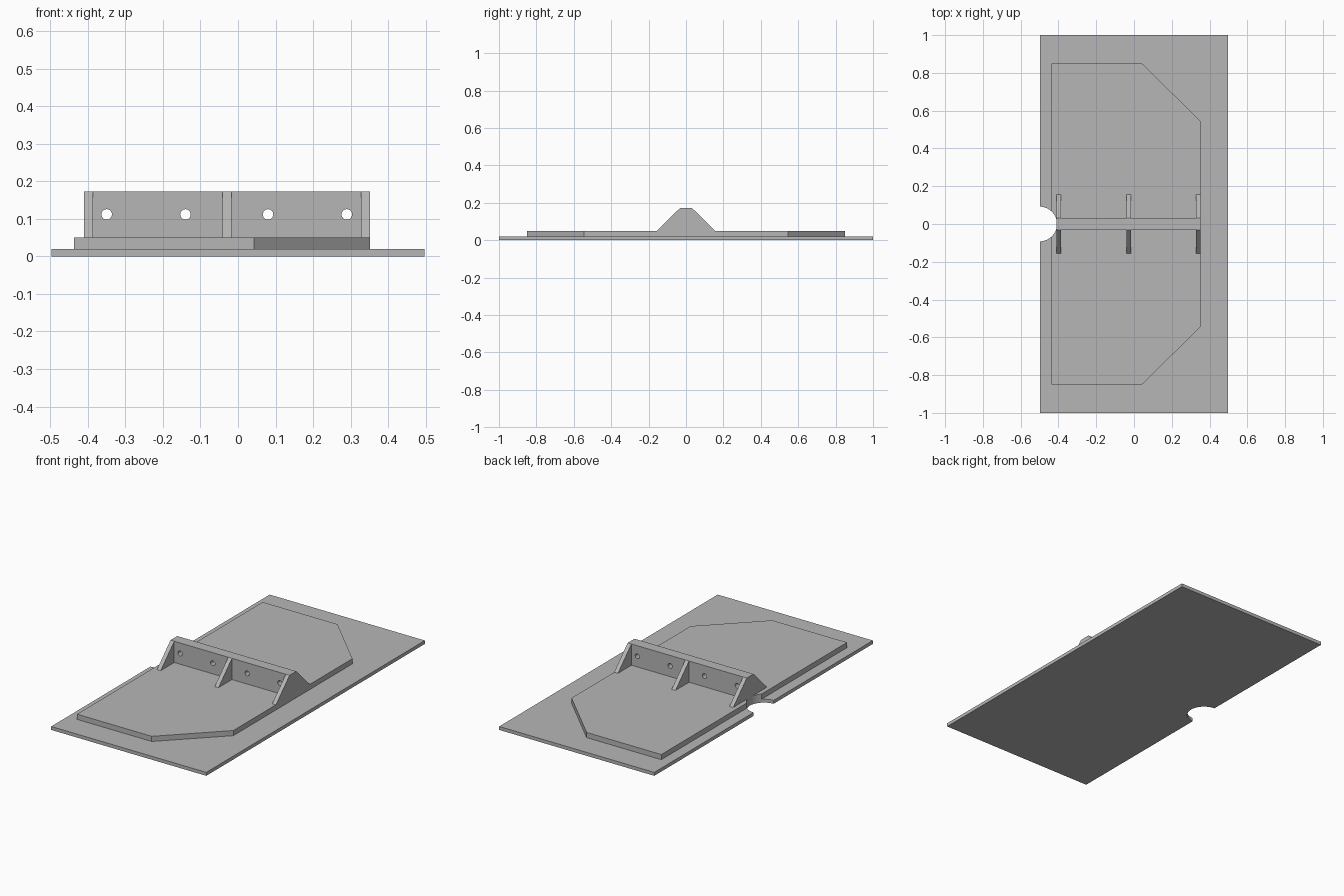
import bpy, bmesh
from math import acos, cos, sin, pi
from mathutils import Matrix, Vector

cube = bpy.data.objects.get("Cube")
if cube:
    bpy.data.objects.remove(cube, do_unlink=True)

GREY = (0.47, 0.47, 0.47, 1)
grey = bpy.data.materials.new("plain grey")
grey.use_nodes = True
grey.diffuse_color = GREY
grey.node_tree.nodes["Principled BSDF"].inputs["Base Color"].default_value = GREY


def finish(name, bm):
    bmesh.ops.recalc_face_normals(bm, faces=bm.faces)
    mesh = bpy.data.meshes.new(name)
    bm.to_mesh(mesh)
    bm.free()
    mesh.materials.append(grey)
    obj = bpy.data.objects.new(name, mesh)
    bpy.context.collection.objects.link(obj)
    return obj


def prism(name, points, offset):
    """Extrude a flat outline of 3D points along offset."""
    bm = bmesh.new()
    face = bm.faces.new([bm.verts.new(p) for p in points])
    out = bmesh.ops.extrude_face_region(bm, geom=[face], use_keep_orig=True)
    moved = [v for v in out["geom"] if isinstance(v, bmesh.types.BMVert)]
    bmesh.ops.translate(bm, verts=moved, vec=Vector(offset))
    return finish(name, bm)


NOTCH_X, NOTCH_R = -0.5, 0.092


def notched_plate(name, half_outline, z0, z1):
    """Plate mirrored about y = 0 with a round bite in its left edge."""
    left = half_outline[-1][0]
    a, steps = acos((left - NOTCH_X) / NOTCH_R), 32
    arc = [(NOTCH_X + NOTCH_R * cos(t), NOTCH_R * sin(t))
           for t in (a - 2 * a * i / steps for i in range(steps + 1))]
    mirrored = [(x, -y) for x, y in reversed(half_outline)]
    outline = half_outline + arc + mirrored
    return prism(name, [(x, y, z0) for x, y in outline], (0, 0, z1 - z0))


# Base plate and raised pad with clipped corners
PAD_Z, TOP_Z = 0.05, 0.173
notched_plate("base_plate", [(0.497, 1), (-0.497, 1)], 0, 0.02)
notched_plate("raised_pad", [(0.352, 0.545), (0.042, 0.85), (-0.437, 0.85)], 0.02, PAD_Z)

# Upright web
WEB_L, WEB_R, WEB_Y = -0.411, 0.352, 0.031
web = prism("upright_web",
            [(WEB_L, -WEB_Y, PAD_Z), (WEB_R, -WEB_Y, PAD_Z),
             (WEB_R, -WEB_Y, TOP_Z), (WEB_L, -WEB_Y, TOP_Z)], (0, 2 * WEB_Y, 0))

# Bolt holes through the web
bm = bmesh.new()
for x in (-0.35, -0.14, 0.08, 0.29):
    bmesh.ops.create_cone(bm, cap_ends=True, segments=32, radius1=0.014, radius2=0.014,
                          depth=0.2, matrix=Matrix.Translation((x, 0, 0.112))
                          @ Matrix.Rotation(pi / 2, 4, "X"))
cutter = finish("hole_cutter", bm)
cutter.hide_render = True
cutter.hide_set(True)
cut = web.modifiers.new("bolt holes", "BOOLEAN")
cut.operation, cut.solver, cut.object = "DIFFERENCE", "EXACT", cutter

# Triangular ribs on both sides of the web
RIB_T, RIB_Y = 0.024, 0.155
for label, x in (("right", WEB_L), ("middle", -0.041), ("left", WEB_R - RIB_T)):
    for side, s in (("front", -1), ("back", 1)):
        prism(f"{side}_{label}_rib",
              [(x, s * WEB_Y, PAD_Z), (x, s * RIB_Y, PAD_Z), (x, s * WEB_Y, TOP_Z)],
              (RIB_T, 0, 0))
